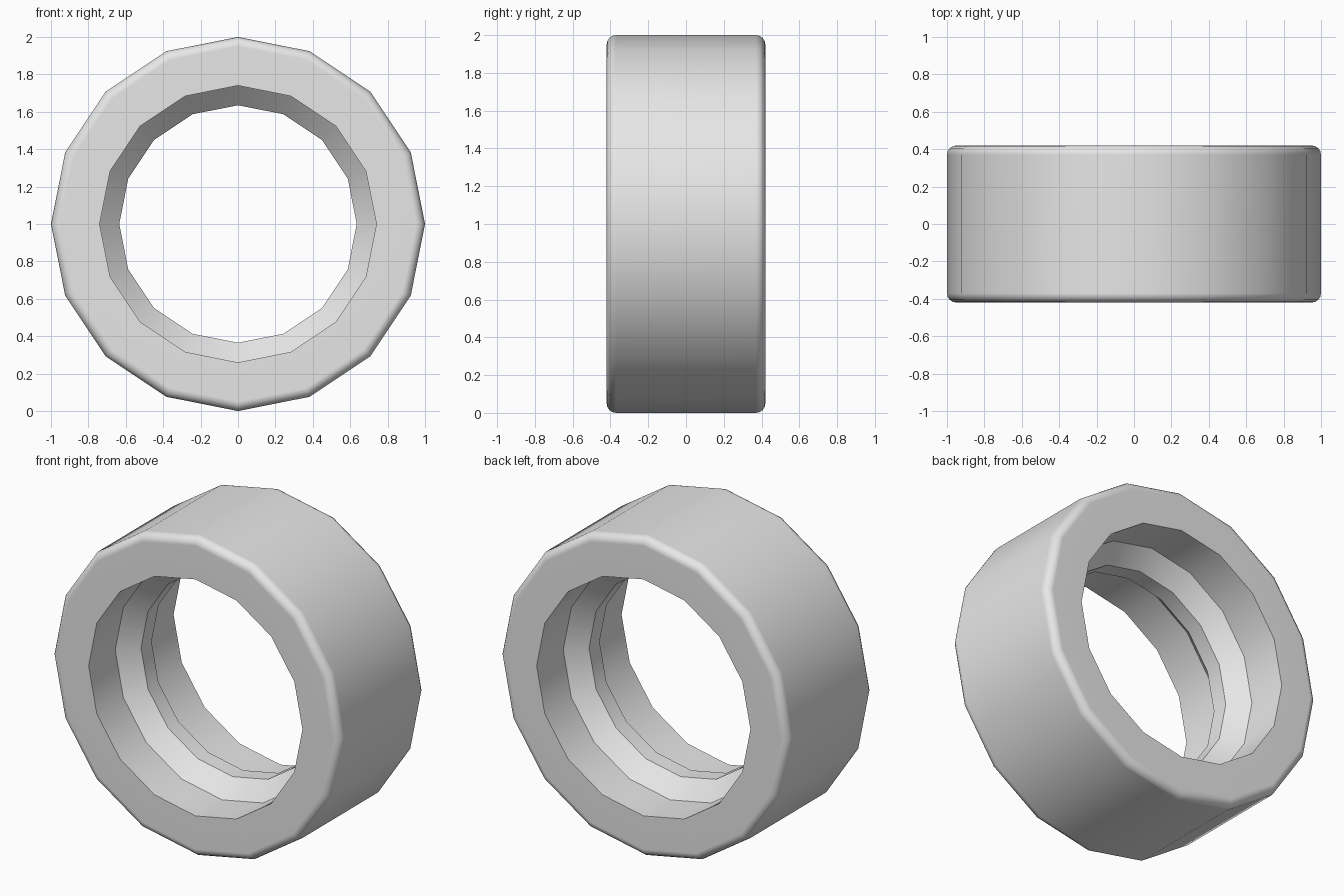
import bpy, bmesh, math
from mathutils import Matrix, Vector

cube = bpy.data.objects.get("Cube")
if cube:
    bpy.data.objects.remove(cube, do_unlink=True)

SIDES = 16
OUTER, MOUTH, RIDGE = 1.0, 0.74, 0.635      # radii
HALF, ROUND = 0.42, 0.05                    # half width, rim rounding
SLOPE_START, RIDGE_HALF = 0.157, 0.052      # inner step positions along y
ROUND_STEPS = 4

# Single grey material
grey = bpy.data.materials.new("grey metal")
grey.use_nodes = True
colour = (0.8, 0.8, 0.8, 1.0)
grey.diffuse_color = colour
grey.node_tree.nodes["Principled BSDF"].inputs["Base Color"].default_value = colour

# Half of the cross-section as (radius, y): inner ridge, slope, mouth, rounded rim
half = [(RIDGE, RIDGE_HALF), (MOUTH, SLOPE_START), (MOUTH, HALF)]
for i in range(ROUND_STEPS + 1):
    a = math.pi / 2 * (1 - i / ROUND_STEPS)
    half.append((OUTER - ROUND + ROUND * math.cos(a),
                 HALF - ROUND + ROUND * math.sin(a)))
profile = half + [(r, -y) for r, y in reversed(half)]

# Sweep the closed cross-section around the y axis
bm = bmesh.new()
rings = []
for s in range(SIDES):
    turn = Matrix.Rotation(math.tau * s / SIDES, 3, 'Y')
    rings.append([bm.verts.new(turn @ Vector((r, y, 0)) + Vector((0, 0, 1)))
                  for r, y in profile])
n = len(profile)
for s in range(SIDES):
    a, b = rings[s], rings[(s + 1) % SIDES]
    for i in range(n):
        j = (i + 1) % n
        bm.faces.new((a[i], a[j], b[j], b[i]))
bmesh.ops.recalc_face_normals(bm, faces=bm.faces)

mesh = bpy.data.meshes.new("ring_body")
bm.to_mesh(mesh)
bm.free()
mesh.materials.append(grey)
ring = bpy.data.objects.new("ring_body", mesh)
bpy.context.collection.objects.link(ring)

# Smooth walls and rims, crisp inner steps, flat end faces
bpy.ops.object.select_all(action='DESELECT')
ring.select_set(True)
bpy.context.view_layer.objects.active = ring
bpy.ops.object.shade_smooth_by_angle(angle=math.radians(30))
weighted = ring.modifiers.new("even_shading", 'WEIGHTED_NORMAL')
weighted.keep_sharp = True
